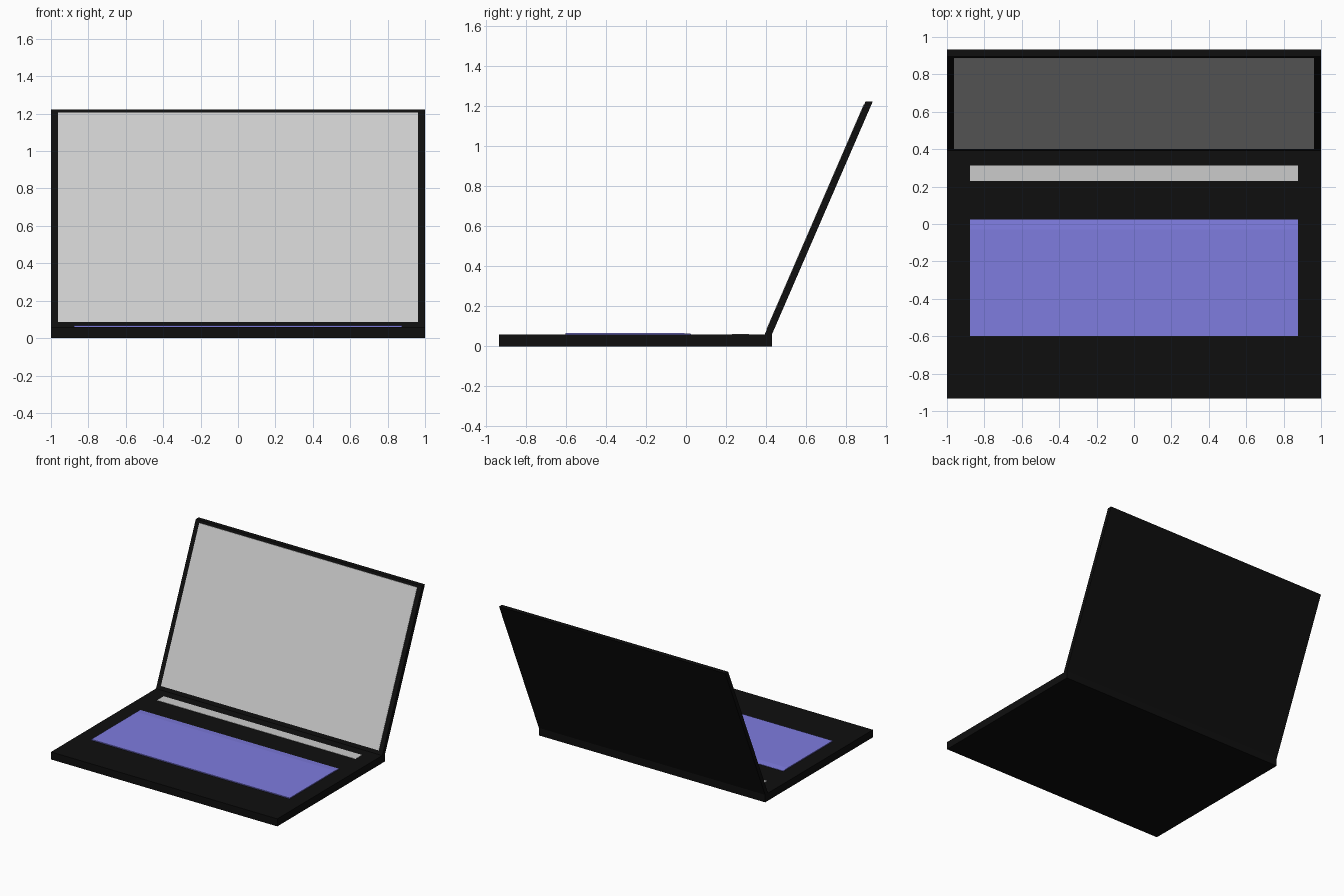
import bpy, bmesh

if "Cube" in bpy.data.objects:
    bpy.data.objects.remove(bpy.data.objects["Cube"])


def material(name, rgb):
    m = bpy.data.materials.new(name)
    m.diffuse_color = (*rgb, 1)
    m.use_nodes = True
    m.node_tree.nodes["Principled BSDF"].inputs["Base Color"].default_value = m.diffuse_color
    return m


black = material("black_plastic", (0.0045, 0.0045, 0.0045))
grey = material("light_grey", (0.60, 0.60, 0.60))
purple = material("key_purple", (0.21, 0.20, 0.74))


def extrude_profile(name, profile, half_width, mat):
    """Extrude a (y, z) outline symmetrically along x."""
    bm = bmesh.new()
    face = bm.faces.new([bm.verts.new((-half_width, y, z)) for y, z in profile])
    ext = bmesh.ops.extrude_face_region(bm, geom=[face])
    verts = [v for v in ext["geom"] if isinstance(v, bmesh.types.BMVert)]
    bmesh.ops.translate(bm, verts=verts, vec=(2 * half_width, 0, 0))
    bmesh.ops.recalc_face_normals(bm, faces=bm.faces)
    me = bpy.data.meshes.new(name)
    bm.to_mesh(me)
    bm.free()
    me.materials.append(mat)
    ob = bpy.data.objects.new(name, me)
    bpy.context.collection.objects.link(ob)
    return ob


BASE_TOP, LID_TOP = 0.06, 1.222
HINGE_Y, LID_Y, LID_DEPTH = 0.393, 0.896, 0.036


def lid_front(z):
    """y of the leaning lid's front face at height z."""
    return HINGE_Y + (z - BASE_TOP) / (LID_TOP - BASE_TOP) * (LID_Y - HINGE_Y)


# Base slab
extrude_profile("base", [(-0.932, 0), (0.429, 0), (0.429, BASE_TOP), (-0.932, BASE_TOP)], 1.0, black)

# Leaning lid, cut level at top and bottom
extrude_profile("lid", [(HINGE_Y, BASE_TOP), (HINGE_Y + LID_DEPTH, BASE_TOP),
                        (LID_Y + LID_DEPTH, LID_TOP), (LID_Y, LID_TOP)], 1.0, black)

# Display panel, a thin plate on the lid front
lo, hi = 0.087, 1.205
extrude_profile("screen", [(lid_front(lo) - 0.003, lo), (lid_front(lo) + 0.003, lo),
                           (lid_front(hi) + 0.003, hi), (lid_front(hi) - 0.003, hi)], 0.963, grey)

# Keyboard plate, slightly proud of the base
extrude_profile("keyboard", [(-0.6, 0.058), (0.024, 0.058), (0.024, 0.0625), (-0.03, 0.067), (-0.6, 0.067)],
                0.877, purple)

# Speaker strip behind the keyboard
extrude_profile("speaker_strip", [(0.23, 0.058), (0.314, 0.058), (0.314, 0.062), (0.23, 0.062)], 0.877, grey)
